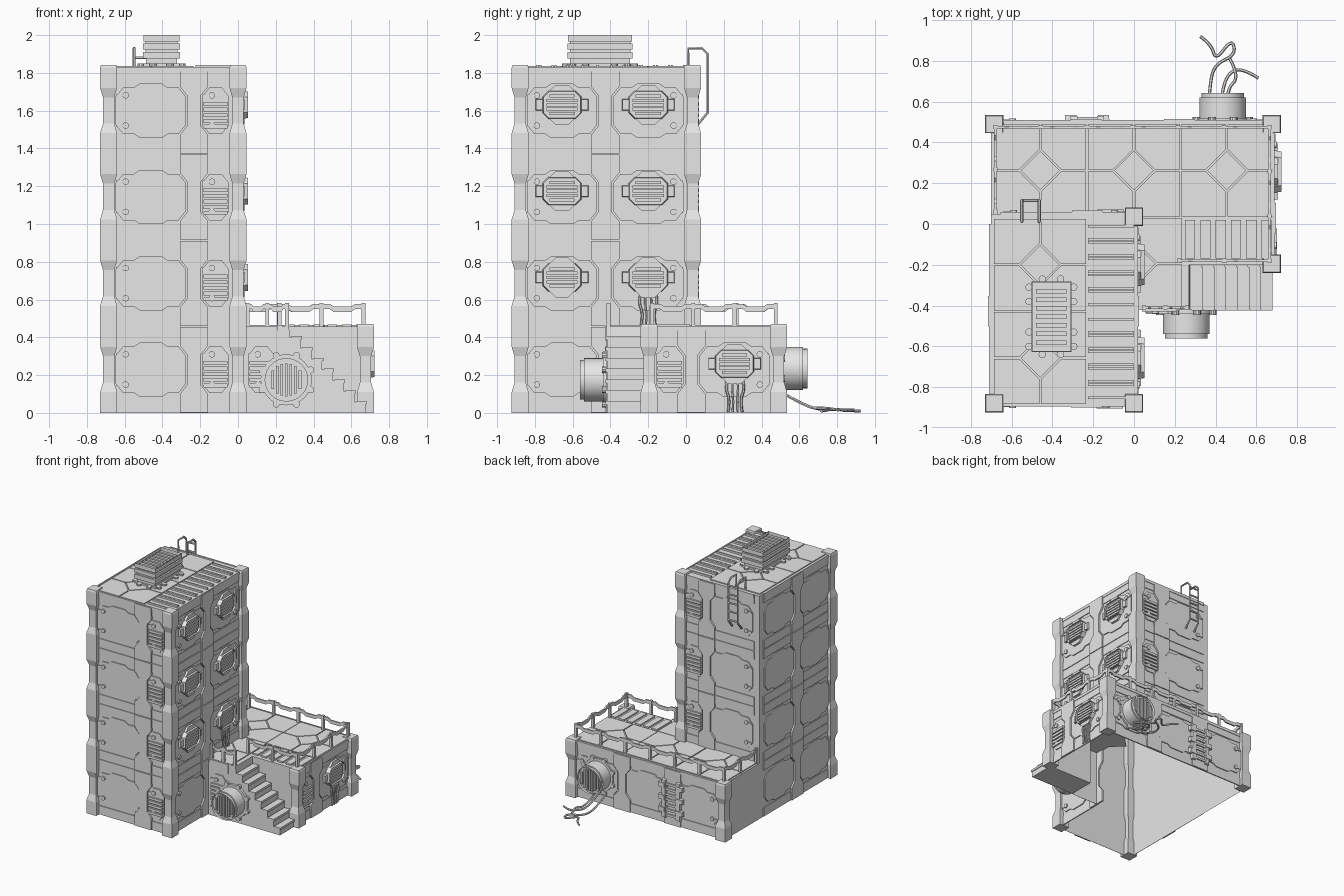
import bpy, bmesh
from math import sin, cos, pi, sqrt
from mathutils import Matrix, Vector

if "Cube" in bpy.data.objects:
    bpy.data.objects.remove(bpy.data.objects["Cube"])

grey = bpy.data.materials.new("concrete_grey")
grey.use_nodes = True
grey.diffuse_color = (0.8, 0.8, 0.8, 1)
grey.node_tree.nodes["Principled BSDF"].inputs["Base Color"].default_value = (0.8, 0.8, 0.8, 1)

S = 0.457          # storey height and module width
H = S / 2
parts = {}


def mesh_of(name):
    return parts.setdefault(name, bmesh.new())


def frame(origin, u, n):
    """Local axes on a wall: u along it, v up, n outward."""
    u, n = Vector(u), Vector(n)
    m = Matrix((u, n.cross(u), n)).transposed().to_4x4()
    m.translation = origin
    return m


FLAT = Matrix()
FRONT, BACK, LEFT, RIGHT = [((1, 0, 0), (0, -1, 0)), ((-1, 0, 0), (0, 1, 0)),
                            ((0, 1, 0), (1, 0, 0)), ((0, -1, 0), (-1, 0, 0))]


def prism(name, f, pts, n0, n1, taper=1.0):
    bm = mesh_of(name)
    area = sum(a[0] * b[1] - b[0] * a[1] for a, b in zip(pts, pts[1:] + pts[:1]))
    pts = pts if area > 0 else pts[::-1]
    c = Vector((sum(p[0] for p in pts), sum(p[1] for p in pts))) / len(pts)
    low = [bm.verts.new(f @ Vector((p[0], p[1], n0))) for p in pts]
    top = [bm.verts.new(f @ Vector((*(c + (Vector(p) - c) * taper), n1))) for p in pts]
    bm.faces.new(low[::-1])
    for i in range(len(pts)):
        j = (i + 1) % len(pts)
        bm.faces.new((low[i], low[j], top[j], top[i]))
    return bm.faces.new(top)


def box(name, f, u0, u1, v0, v1, n0, n1, taper=1.0):
    return prism(name, f, [(u0, v0), (u1, v0), (u1, v1), (u0, v1)], n0, n1, taper)


def disc(name, f, u, v, r, n0, n1, sides=32, taper=1.0):
    ring = [(u + r * cos(2 * pi * i / sides), v + r * sin(2 * pi * i / sides)) for i in range(sides)]
    return prism(name, f, ring, n0, n1, taper)


def hollow(name, f, face, rim, depth):
    bm = mesh_of(name)
    bmesh.ops.inset_region(bm, faces=[face], thickness=rim, use_even_offset=True)
    bmesh.ops.translate(bm, verts=face.verts[:], vec=f.to_3x3() @ Vector((0, 0, -depth)))


def sheet(name, pts):
    bm = mesh_of(name)
    bm.faces.new([bm.verts.new(p) for p in pts])


def tube(name, pts, r, kind="POLY"):
    curve = bpy.data.curves.new(name, "CURVE")
    curve.dimensions, curve.bevel_depth, curve.bevel_resolution = "3D", r, 1
    curve.use_fill_caps = True
    s = curve.splines.new(kind)
    s.points.add(len(pts) - 1)
    for p, co in zip(s.points, pts):
        p.co = (*co, 1)
    if kind == "NURBS":
        s.use_endpoint_u, s.order_u, s.resolution_u = True, 3, 5
    tmp = bpy.data.objects.new("tmp", curve)
    bpy.context.collection.objects.link(tmp)
    bpy.context.view_layer.update()
    me = bpy.data.meshes.new_from_object(tmp.evaluated_get(bpy.context.evaluated_depsgraph_get()))
    mesh_of(name).from_mesh(me)
    bpy.data.objects.remove(tmp)
    bpy.data.meshes.remove(me)


def window(f, u, v):
    w, h, c = 0.105, 0.075, 0.032
    octagon = [(u + a * x, v + b * y) for a, b, flip in ((1, 1, 0), (-1, 1, 1), (-1, -1, 0), (1, -1, 1))
               for x, y in (((w, h - c), (w - c, h)) if not flip else ((w - c, h), (w, h - c)))]
    hollow("window_frames", f, prism("window_frames", f, octagon, 0, 0.042, 0.94), 0.018, 0.016)
    for i in range(-2, 3):
        half = w - 0.022 - (0.016 if abs(i) == 2 else 0)
        box("window_slats", f, u - half, u + half, v + i * .023 - .008, v + i * .023 + .008, 0.02, 0.036)
    for s in (-1, 1):
        box("window_tabs", f, u + s * .1, u + s * .14, v - .032, v + .032, 0, 0.025, 0.85)
        prism("window_tabs", f, [(u - .07, v + s * .07), (u + .07, v + s * .07),
                                 (u + .035, v + s * .105), (u - .035, v + s * .105)], 0, 0.025)


def wall(f, widths, storeys, windows=(), skip=(), bolts=True):
    u = 0
    for i, w in enumerate(widths):
        for k in storeys:
            if (i, k) in skip:
                continue
            v = k * S
            # horizontal bands and inset-edged panel
            box("wall_bands", f, u + .03, u + w - .03, v + .003, v + .075, 0, 0.006)
            box("wall_bands", f, u + .03, u + w - .03, v + .382, v + S - .003, 0, 0.006)
            edge = [(.042, .155), (.082, .105)] + ([(.14, .105), (.17, .085)] if w > .3 else [])
            low = edge + [(w - a, b) for a, b in edge[::-1]]
            full = low + [(a, S - b) for a, b in low[::-1]]
            prism("wall_panels", f, [(u + a, v + b) for a, b in full], 0, 0.008)
            if w < .3:
                for j in range(5):
                    box("wall_vents", f, u + .05, u + w - .05, v + .135 + j * .03, v + .155 + j * .03, 0, .02)
            for b in (.15, .31) if bolts else ():
                at = u + .095 if i == 0 or w < .3 else u + w - .095
                disc("wall_bolts", f, at, v + b, .017, 0, .018, 12)
                d = -.05 if at < u + w / 2 else .05
                box("wall_bolts", f, min(at, at + d), max(at, at + d), v + b - .005, v + b + .005, 0, .013)
            if (i, k) in windows:
                window(f, u + w / 2, v + .26)
        u += w
        # waisted strip over each seam
        if i < len(widths) - 1:
            for k in storeys:
                side = [(.075, .003), (.075, .1), (.035, .15), (.035, S - .15), (.075, S - .1), (.075, S - .003)]
                prism("wall_strips", f, [(u + a, k * S + b) for a, b in side] +
                      [(u - a, k * S + b) for a, b in side[::-1]], 0, 0.015)
    top = (storeys[-1] + 1) * S
    box("roof_lips", f, .03, u - .03, top - .02, top + .004, 0, 0.01)


def post(x, y, k0, k1):
    for k in range(k0, k1):
        steps = [(0, .045), (.11, .045), (.16, .03), (.3, .03), (.35, .045), (S, .045)]
        for (a, h), (b, g) in zip(steps, steps[1:]):
            box("corner_posts", FLAT, x - h, x + h, y - h, y + h, k * S + a, k * S + b, g / h)
    box("corner_posts", FLAT, x - .045, x + .045, y - .045, y + .045, k1 * S, k1 * S + .014, 0.9)


def tile(x, y, z, sides=(-1, 1)):
    g, d, e = .004, .1, H - .003
    for sx in sides:
        for sy in (-1, 1):
            pts = [(g, d + g), (d + g, g), (e, g), (e, e), (g, e)]
            prism("roof_tiles", FLAT, [(x + sx * a, y + sy * b) for a, b in pts], z, z + .008)
    prism("roof_tiles", FLAT, [(x + d - g, y), (x, y + d - g), (x - d + g, y), (x, y - d + g)], z, z + .008)


def turbine(f, u, v):
    disc("turbines", f, u, v, .135, 0, .02)
    disc("turbines", f, u, v, .115, .02, .12)
    hollow("turbines", f, disc("turbines", f, u, v, .105, .12, .142), .018, .03)
    for i in range(-3, 4):
        h = sqrt(.087 ** 2 - (i * .024) ** 2)
        box("turbine_slats", f, u + i * .024 - .007, u + i * .024 + .007, v - h, v + h, .11, .132)
    for i in range(8):
        a = pi / 8 + i * pi / 4
        disc("turbine_bolts", f, u + .14 * cos(a), v + .14 * sin(a), .018, 0, .025, 10)


def railing(a, b, posts):
    a, b = Vector(a), Vector(b)
    d = (b - a).normalized()
    f = frame(a, d, d.cross(Vector((0, 0, 1))))
    length = (b - a).length
    for i in range(posts):
        u = length * i / (posts - 1)
        box("railing_posts", f, u - .01, u + .01, 0, .125, -.01, .01)
    for i in range(posts - 1):
        u, w = length * i / (posts - 1), length / (posts - 1)
        top = [(0, .12), (.2, .12), (.3, .105), (.7, .105), (.8, .12), (1, .12)]
        prism("railing_bars", f, [(u + t * w, h) for t, h in top] +
              [(u + t * w, h - .028) for t, h in top[::-1]], -.006, .006)


# open-bottomed wall shell and roofs
base = [(-.7, -.885), (.01, -.885), (.01, -.42), (.27, -.42), (.27, -.2), (.68, -.2), (.68, .5), (-.7, .5)]
tower = [(-.7, -.885), (.01, -.885), (.01, .05), (-.7, .05)]
for ring, z0, z1 in ((base, 0, S), (tower, S, 4 * S)):
    for p, q in zip(ring, ring[1:] + ring[:1]):
        sheet("building_shell", [(*p, z0), (*q, z0), (*q, z1), (*p, z1)])
for x0, x1, y0, y1, z in ((-.7, .68, .05, .5, S), (.01, .68, -.2, .05, S),
                          (.01, .27, -.42, -.2, S), (-.7, .01, -.885, .05, 4 * S)):
    sheet("building_shell", [(x0, y0, z), (x1, y0, z), (x1, y1, z), (x0, y1, z)])

# wall dressing
every, upper = range(4), range(1, 4)
wing_back = frame((.68, .5, 0), *BACK)
wing_side = frame((.68, -.2, 0), *LEFT)
landing = frame((.01, -.42, 0), *FRONT)
wall(frame((-.69, -.885, 0), *FRONT), [S, H], every)
wall(frame((.01, -.885, 0), *LEFT), [S, S], every, [(i, k) for i in (0, 1) for k in upper], [(1, 0)])
wall(frame((0, .05, 0), *BACK), [H, S], upper)
wall(frame((-.7, .03, 0), *RIGHT), [S, S], every, bolts=False)
wall(wing_back, [S, S, S], [0])
wall(wing_side, [H, S], [0], [(1, 0)])
wall(landing, [H], [0])

# corner posts
for x, y, k0, k1 in ((-.685, -.878, 0, 4), (0, -.878, 0, 4), (0, .035, 1, 4),
                     (-.685, .49, 0, 1), (.675, .49, 0, 1), (.675, -.195, 0, 1)):
    post(x, y, k0, k1)

# roof tiles and slatted roof vents
for y in (-.2, -.657):
    tile(-.46, y, 4 * S)
    for j in range(-2, 3):
        for edge in (-.04, .024):
            box("roof_vents", FLAT, -.225, 0, y + j * .08 + edge, y + j * .08 + edge + .012, 4 * S, 4 * S + .014)
for x in (-.46, 0, .455):
    tile(x, .262, S)
tile(.01, -.195, S, [1])
for j in range(6):
    box("roof_vents", FLAT, .25 + j * .075, .3 + j * .075, -.17, .02, S, S + .012)

# staircase
profile, run, rise = [(.27, 0), (.27, S)], .057, S / 8
for i in range(7):
    x, z = .275 + i * run, S - (i + 1) * rise
    profile += [(x, z), (x + run, z)]
    box("stair_treads", FLAT, x + .008, x + run + .006, -.425, -.21, z - .012, z + .006)
prism("staircase", frame((0, 0, 0), *FRONT), profile + [(.275 + 7 * run, 0)], .2, .418)

# railings
corners = [(-.68, .06, S), (-.68, .475, S), (.665, .475, S), (.665, -.18, S), (.22, -.18, S)]
for a, b, n in zip(corners, corners[1:], (3, 7, 4, 3)):
    railing(a, b, n)
railing((.05, -.41, S), (.26, -.41, S), 3)

# fans and their ground cables
turbine(landing, .246, .175)
turbine(wing_back, .245, .235)
tube("cables", [(.36, .52, .1), (.37, .66, .02), (.39, .78, .015), (.5, .83, .02), (.48, .91, .015),
                (.4, .8, .015), (.38, .88, .01), (.325, .92, .01)], .008, "NURBS")
tube("cables", [(.42, .52, .1), (.43, .66, .02), (.47, .75, .025), (.54, .76, .015), (.61, .715, .01)], .008, "NURBS")
tube("cables", [(.45, .52, .1), (.45, .66, .02), (.52, .72, .03), (.47, .81, .015)], .008, "NURBS")

# hanging cables below windows
for x, y, z in ((.69, .26, 0), (.02, -.2, S)):
    for i in range(4):
        o = (i - 1.5) * .025
        tube("hanging_cables", [(x, y + o, z + .19), (x + .01, y + o * 1.4, z + .13), (x + .01, y + o * .7, z + .07),
                                (x + .008, y + o, z + .005)], .007, "NURBS")

# service hatch on the rear wall
for s in (-1, 1):
    box("service_hatch", wing_back, .91 + s * .065 - .018, .91 + s * .065 + .018, .05, .37, 0, .03, .95)
    for v in (.1, .2, .3):
        box("service_hatch", wing_back, .91 + s * .08 - .03, .91 + s * .08 + .03, v, v + .04, 0, .035, .9)
for j in range(7):
    box("service_hatch", wing_back, .86, .96, .07 + j * .042, .088 + j * .042, 0, .025)

# rooftop ventilator
for h, z0, z1 in ((.0, 1.828, 1.85), (-.012, 1.85, 1.875), (.003, 1.875, 1.91), (-.01, 1.91, 1.925),
                  (.003, 1.925, 1.955), (-.01, 1.955, 1.965), (0, 1.965, 2.0)):
    cap = box("roof_ventilator", FLAT, -.5 - h, -.31 + h, -.625 - h, -.285 + h, z0, z1)
hollow("roof_ventilator", FLAT, cap, .02, .03)
for j in range(7):
    box("ventilator_slats", FLAT, -.48, -.33, -.592 + j * .042, -.57 + j * .042, 1.97, 1.992)
for s in (-1, 1):
    for y in (-.6, -.53, -.38, -.31):
        disc("ventilator_bolts", FLAT, -.405 + s * .11, y, .018, 1.826, 1.85, 10)
    for x in (-.45, -.36):
        disc("ventilator_bolts", FLAT, x, -.455 + s * .185, .018, 1.826, 1.85, 10)

# roof ladder
for x in (-.55, -.465):
    tube("ladder", [(x, .012, 1.82), (x, .012, 1.93), (x, .085, 1.93), (x, .115, 1.9), (x, .115, 1.59),
                    (x, .065, 1.53)], .008)
for j in range(5):
    tube("ladder", [(-.55, .115, 1.6 + j * .07), (-.465, .115, 1.6 + j * .07)], .007)

# turn the collected parts into objects
for name, bm in parts.items():
    if name == "building_shell":
        bmesh.ops.remove_doubles(bm, verts=bm.verts[:], dist=1e-5)
    me = bpy.data.meshes.new(name)
    bm.to_mesh(me)
    bm.free()
    me.materials.clear()
    me.materials.append(grey)
    ob = bpy.data.objects.new(name, me)
    bpy.context.collection.objects.link(ob)
    if name in ("turbines", "cables", "hanging_cables", "ladder"):
        bpy.ops.object.select_all(action="DESELECT")
        ob.select_set(True)
        bpy.context.view_layer.objects.active = ob
        bpy.ops.object.shade_smooth_by_angle(angle=0.6)
